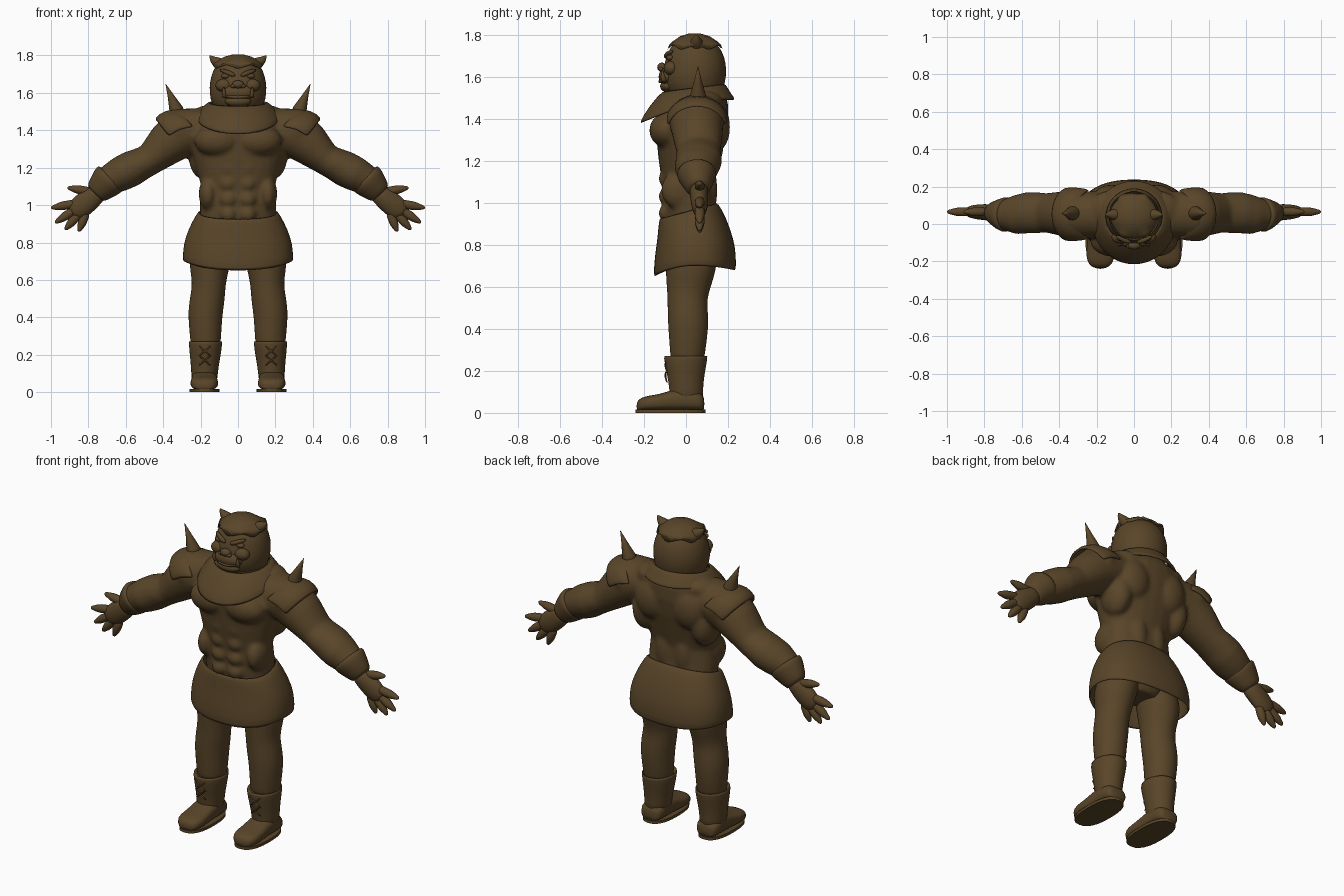
import bpy, bmesh, math
from mathutils import Vector, Matrix

cube = bpy.data.objects.get("Cube")
if cube:
    bpy.data.objects.remove(cube, do_unlink=True)

brown = bpy.data.materials.new("dark_brown")
brown.use_nodes = True
COLOUR = (0.10, 0.06, 0.022, 1)
brown.diffuse_color = COLOUR
brown.node_tree.nodes["Principled BSDF"].inputs["Base Color"].default_value = COLOUR


def finish(name, bm, thick=0, subsurf=0, smooth=True):
    bmesh.ops.recalc_face_normals(bm, faces=bm.faces)
    mesh = bpy.data.meshes.new(name)
    for f in bm.faces:
        f.smooth = smooth
    bm.to_mesh(mesh)
    bm.free()
    mesh.materials.append(brown)
    ob = bpy.data.objects.new(name, mesh)
    bpy.context.collection.objects.link(ob)
    if thick:
        sol = ob.modifiers.new("thickness", 'SOLIDIFY')
        sol.thickness, sol.offset = thick, 0
    if subsurf:
        sub = ob.modifiers.new("rounding", 'SUBSURF')
        sub.levels = sub.render_levels = subsurf
    return ob


def add_loft(bm, rings, caps=True, closed=True):
    rows = [[bm.verts.new(p) for p in r] for r in rings]
    n = len(rows[0])
    for a, b in zip(rows, rows[1:]):
        for i in range(n if closed else n - 1):
            j = (i + 1) % n
            bm.faces.new((a[i], a[j], b[j], b[i]))
    if caps:
        bm.faces.new(rows[0])
        bm.faces.new(rows[-1])


def loft(name, rings, caps=True, closed=True, **kw):
    bm = bmesh.new()
    add_loft(bm, rings, caps, closed)
    return finish(name, bm, **kw)


def oval(c, u, v, n=24, power=1.0, start=0, sweep=math.tau):
    pts = []
    for i in range(n):
        a = start + sweep * i / (n if sweep == math.tau else n - 1)
        ca, sa = math.cos(a), math.sin(a)
        pts.append(Vector(c) + Vector(u) * math.copysign(abs(ca) ** power, ca)
                   + Vector(v) * math.copysign(abs(sa) ** power, sa))
    return pts


def level(z, x0, x1, y0, y1, tilt=0, **kw):
    """Horizontal ring filling a box, optionally sloped along y."""
    c = ((x0 + x1) / 2, (y0 + y1) / 2, z + tilt * (y0 + y1) / 2)
    h = (y1 - y0) / 2
    return oval(c, ((x1 - x0) / 2, 0, 0), (0, h, tilt * h), **kw)


def tube_rings(path, s=1, **kw):
    """Rings across a path of (x, y, z, radius, y radius)."""
    pts = [Vector((p[0] * s, p[1], p[2])) for p in path]
    rings = []
    for i, p in enumerate(path):
        t = (pts[min(i + 1, len(pts) - 1)] - pts[max(i - 1, 0)]).normalized()
        u = Vector((0, 1, 0)).cross(t).normalized()
        v = t.cross(u)
        rings.append(oval(pts[i], u * p[3], v * p[-1], **kw))
    return rings


def tube(name, path, s=1, n=12, subsurf=1, **kw):
    return loft(name, tube_rings(path, s, n=n), subsurf=subsurf, **kw)


def add_ball(bm, c, r):
    m = Matrix.Translation(c) @ Matrix.Diagonal((*r, 1))
    bmesh.ops.create_uvsphere(bm, u_segments=20, v_segments=14, radius=1, matrix=m)


def ball(name, c, r):
    bm = bmesh.new()
    add_ball(bm, c, r)
    return finish(name, bm)


SIDES = ((1, "left_"), (-1, "right_"))

# Muscular torso and arms, fused into one skin
bm = bmesh.new()
TORSO = [(.72, .10, -.05, .12), (.80, .19, -.09, .16), (.90, .20, -.10, .16), (1, .205, -.105, .14),
         (1.1, .197, -.115, .135), (1.2, .225, -.13, .16), (1.3, .255, -.14, .185),
         (1.4, .25, -.15, .20), (1.48, .22, -.12, .20), (1.54, .14, -.07, .17)]
add_loft(bm, [level(z, -w, w, a, b, power=.9) for z, w, a, b in TORSO])
ARM = [(.18, .05, 1.41, .11, .12), (.30, .05, 1.39, .135, .13), (.38, .055, 1.325, .115, .12),
       (.47, .06, 1.245, .085, .105), (.52, .06, 1.22, .088, .11), (.57, .06, 1.195, .096, .11),
       (.63, .05, 1.165, .093, .105), (.70, .05, 1.125, .08, .08), (.75, .06, 1.07, .055, .05)]
MUSCLES = [((.11, -.09, 1.345), (.125, .085, .085)), ((.12, .14, 1.36), (.10, .07, .12)),
           ((.19, .08, 1.27), (.075, .10, .13)), ((.31, .05, 1.40), (.10, .135, .11)),
           ((.06, .09, 1.06), (.06, .06, .14)), ((.16, -.03, 1.06), (.05, .09, .09)),
           ((.12, .08, 1.48), (.13, .10, .06))]
MUSCLES += [((.052, -.092, z), (.046, .04, .04)) for z in (1.20, 1.115, 1.03, .95)]
for s, side in SIDES:
    add_loft(bm, tube_rings(ARM, s))
    for (x, y, z), r in MUSCLES:
        add_ball(bm, (x * s, y, z), r)
body = finish("torso_and_arms", bm)
rem = body.modifiers.new("fuse", 'REMESH')
rem.mode, rem.voxel_size, rem.use_smooth_shade = 'VOXEL', .012, True
relax = body.modifiers.new("relax", 'SMOOTH')
relax.factor, relax.iterations = .5, 5

# Skirt with pointed front hem
SKIRT = [(.96, .205, -.12, .145, .27), (.90, .242, -.125, .185, .15), (.82, .278, -.13, .222, 0),
         (.76, .287, -.14, .23, 0), (.698, .29, -.15, .233, 0)]
rings = [level(z, -w, w, a, b, t, n=40, power=.85) for z, w, a, b, t in SKIRT]
for p in rings[-1]:
    k = (p.y - .04) / .19
    p.z -= .052 * k * k if k < 0 else .022 * k * k
loft("skirt", rings, caps=False, thick=.014, subsurf=1)

# Collar draped round the neck
inner = level(1.545, -.15, .15, -.10, .18, .12, n=40)
mid = level(1.50, -.20, .20, -.165, .21, n=40)
outer = level(1.48, -.222, .222, -.218, .23, n=40)
for ring, drop in ((mid, .06), (outer, .115)):
    for p in ring:
        front = max(0, (.06 - p.y) / .28)
        p.z -= drop * front - .01
loft("collar", [inner, mid, outer], caps=False, thick=.016, subsurf=1)

# Head built from stacked rings, with a scalloped cap
HEAD = [(1.48, .11, -.06, .15), (1.54, .142, -.10, .18), (1.60, .155, -.115, .193),
        (1.66, .152, -.105, .193), (1.72, .136, -.088, .175), (1.76, .108, -.06, .145),
        (1.787, .068, -.02, .105), (1.80, .02, .02, .06)]
loft("head", [level(z, -w, w, a, b) for z, w, a, b in HEAD], subsurf=1)
cap = [level(z + .003, -w - .006, w + .006, a - .006, b + .006, n=48) for z, w, a, b in HEAD[4:]]
for i, p in enumerate(cap[0]):
    p.z += .022 + .014 * math.cos(math.tau * i / 8)
    p.x *= .93
    p.y = .04 + (p.y - .04) * .93
loft("head_cap", cap, thick=.006)
ball("muzzle", (0, -.088, 1.60), (.085, .042, .045))
ball("chin", (0, -.085, 1.555), (.07, .038, .03))
ball("nose", (0, -.115, 1.645), (.032, .022, .022))
tube("lower_lip", [(-.07, -.10, 1.585, .008), (-.03, -.125, 1.577, .009),
                   (.03, -.125, 1.577, .009), (.07, -.10, 1.585, .008)], n=8)

for s, side in SIDES:
    # Face details
    ball(side + "eye", (s * .066, -.075, 1.69), (.026, .018, .014))
    ball(side + "cheek", (s * .075, -.07, 1.64), (.045, .035, .035))
    ball(side + "nostril", (s * .025, -.12, 1.637), (.015, .012, .011))
    tube(side + "brow", [(.012, -.097, 1.69, .011), (.05, -.092, 1.708, .015),
                         (.10, -.06, 1.725, .009)], s, n=8)
    tube(side + "tusk", [(.07, -.10, 1.572, .015), (.078, -.112, 1.60, .014),
                         (.075, -.113, 1.635, .002)], s, n=8)
    tube(side + "ear", [(.065, .05, 1.735, .04), (.11, .05, 1.762, .033),
                        (.135, .05, 1.778, .02), (.152, .05, 1.80, .003)], s)

    # Shoulder plate and spike
    plate = []
    for x, z, r, depth in ((.22, 1.40, .125, .13), (.30, 1.395, .142, .142), (.355, 1.345, .142, .138)):
        along = Vector((.62 * s, 0, .78))
        plate.append(oval((x * s, .052, z), (0, depth, 0), along * r, n=17,
                          start=.15, sweep=math.pi - .3))
    loft(side + "shoulder_plate", plate, caps=False, closed=False, thick=.018, subsurf=1)
    tube(side + "shoulder_spike", [(.32, .057, 1.48, .04), (.332, .057, 1.515, .037),
                                   (.358, .057, 1.58, .018), (.387, .057, 1.648, .001)], s, subsurf=0)

    # Wrist cuff, palm and fingers
    tube(side + "cuff", [(.675, .05, 1.15, .088, .09), (.685, .05, 1.14, .098, .098),
                         (.72, .055, 1.105, .085, .08), (.755, .06, 1.068, .066, .058),
                         (.765, .06, 1.058, .055, .05)], s, n=20)
    tube(side + "palm", [(.73, .06, 1.08, .05, .045), (.78, .062, 1.04, .058, .045),
                         (.83, .065, 1.0, .066, .042), (.872, .065, .967, .056, .034),
                         (.89, .065, .952, .03, .02)], s, n=16)
    FINGERS = {"index": (.86, 1.01, 1.0, .985), "middle": (.865, .98, .978, .905),
               "ring": (.845, .96, .925, .868), "little": (.81, .965, .852, .858),
               "thumb": (.78, 1.07, .912, 1.093)}
    for finger, (x0, z0, x1, z1) in FINGERS.items():
        steps = ((0, .026), (.35, .024), (.5, .026), (.72, .021), (.78, .017), (.95, .012), (1, .003))
        tube(side + finger + "_finger",
             [(x0 + (x1 - x0) * t, .065, z0 + (z1 - z0) * t, r) for t, r in steps], s, n=10)

    # Legs
    LEG = [(.86, .02, .20, -.08, .13), (.76, .02, .255, -.095, .15), (.68, .042, .262, -.098, .145),
           (.60, .062, .246, -.092, .118), (.54, .068, .25, -.088, .10), (.48, .072, .262, -.088, .105),
           (.40, .085, .268, -.085, .108), (.28, .09, .255, -.075, .09), (.2, .10, .25, -.07, .08)]
    loft(side + "leg", [level(z, *sorted((a * s, b * s)), c, d) for z, a, b, c, d in LEG], subsurf=1)

    # Boot shaft, foot and sole
    SHAFT = [(.255, .098, .25, -.075, .09), (.275, .09, .258, -.10, .10), (.273, .08, .266, -.11, .106),
             (.18, .095, .256, -.09, .088), (.11, .108, .25, -.078, .08), (.04, .108, .25, -.08, .085)]
    loft(side + "boot_shaft", [level(z, *sorted((a * s, b * s)), c, d) for z, a, b, c, d in SHAFT],
         subsurf=1)
    FOOT = [(.088, .045, .075), (.07, .068, .10), (0, .07, .12), (-.07, .07, .11), (-.12, .073, .09),
            (-.18, .076, .082), (-.217, .062, .072), (-.236, .035, .05)]
    loft(side + "foot", [oval((s * .18, y, (top + .01) / 2), (w, 0, 0), (0, 0, (top - .01) / 2), power=.75)
                         for y, w, top in FOOT], subsurf=1)
    loft(side + "sole", [level(z, s * .18 - .08, s * .18 + .08, -.24, .093, power=.8) for z in (0, .016)],
         smooth=False)

    # Crossed laces on the boot front
    for k in (-1, 1):
        for z in (.14, .19):
            tube(side + "lace", [(.178 - k * .035, -.088, z, .005), (.178, -.10, z + .03, .005),
                                 (.178 + k * .035, -.096, z + .06, .005)], s, n=6)
